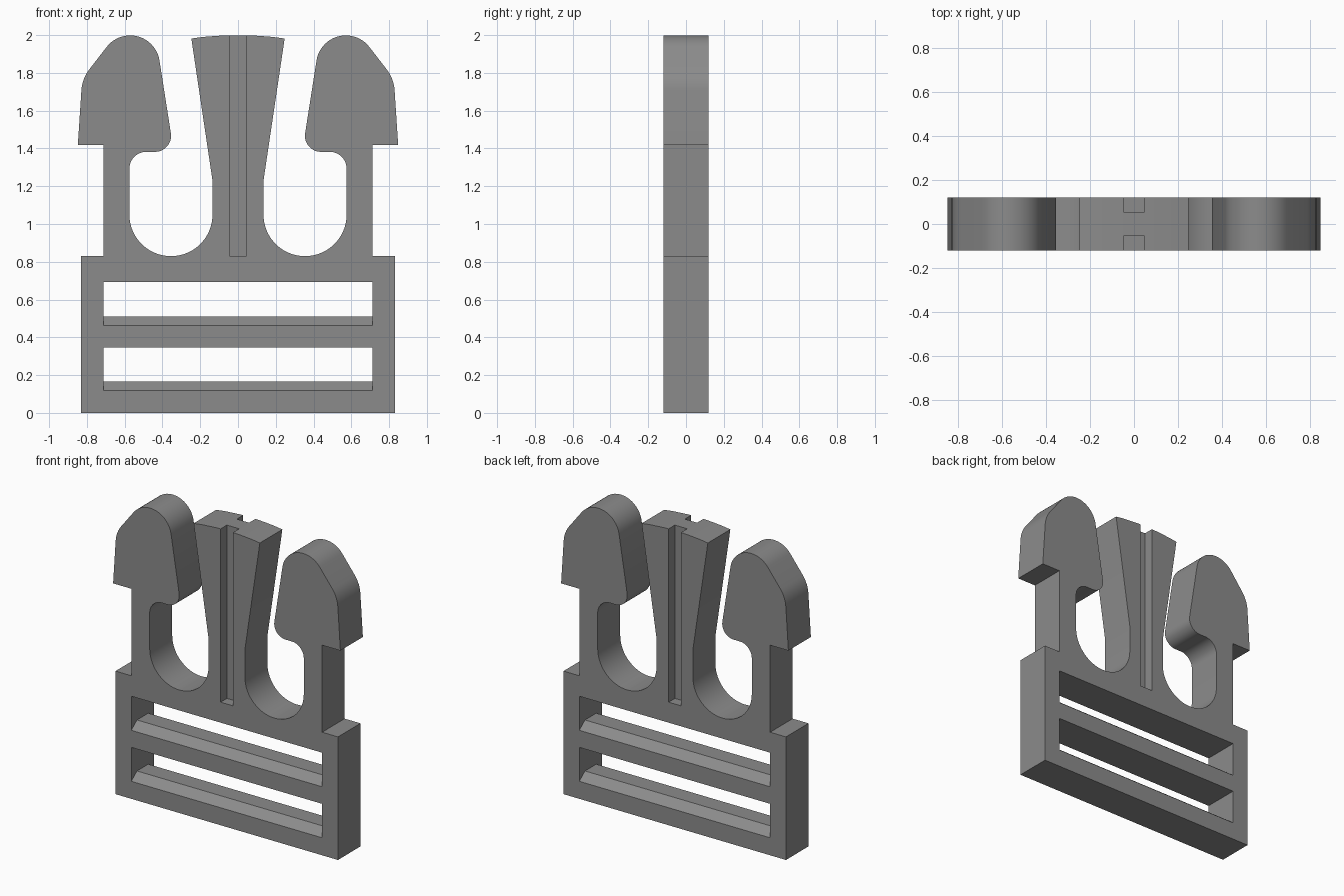
import bpy, bmesh, math
from mathutils import Vector

if "Cube" in bpy.data.objects:
    bpy.data.objects.remove(bpy.data.objects["Cube"])

HALF = 0.12  # half thickness

plastic = bpy.data.materials.new("grey plastic")
plastic.diffuse_color = (0.26, 0.26, 0.26, 1)
plastic.use_nodes = True
plastic.node_tree.nodes["Principled BSDF"].inputs["Base Color"].default_value = plastic.diffuse_color


def fillet(points):
    """Round each (x, z, radius) corner of an open path."""
    out = []
    for i, (x, z, r) in enumerate(points):
        p = Vector((x, z))
        if r == 0:
            out.append(p)
            continue
        a = (Vector(points[i - 1][:2]) - p).normalized()
        b = (Vector(points[i + 1][:2]) - p).normalized()
        half = a.angle(b) / 2
        centre = p + (a + b).normalized() * r / math.sin(half)
        start = p + a * r / math.tan(half) - centre
        end = p + b * r / math.tan(half) - centre
        turn = math.pi - 2 * half
        n = max(4, round(math.degrees(turn) / 6))
        for k in range(n + 1):
            t = k / n
            out.append(centre + (start * math.sin((1 - t) * turn)
                                 + end * math.sin(t * turn)) / math.sin(turn))
    return out


def prism(name, ring, offset):
    """Extrude a ring of 3D points along an offset."""
    bm = bmesh.new()
    face = bm.faces.new([bm.verts.new(p) for p in ring])
    ext = bmesh.ops.extrude_face_region(bm, geom=[face])
    moved = [v for v in ext["geom"] if isinstance(v, bmesh.types.BMVert)]
    bmesh.ops.translate(bm, verts=moved, vec=offset)
    bmesh.ops.recalc_face_normals(bm, faces=bm.faces)
    mesh = bpy.data.meshes.new(name)
    bm.to_mesh(mesh)
    bm.free()
    obj = bpy.data.objects.new(name, mesh)
    bpy.context.collection.objects.link(obj)
    mesh.materials.append(plastic)
    return obj


# Right half of the outline: frame, arm, barbed tip, U gap, centre guide
half_path = fillet([
    (0.83, 0, 0), (0.83, 0.83, 0), (0.712, 0.83, 0), (0.712, 1.417, 0),
    (0.848, 1.417, 0), (0.825, 1.77, 0.2), (0.472, 2.225, 0.157),
    (0.34, 1.382, 0.085), (0.575, 1.382, 0.09), (0.575, 0.83, 0.219),
    (0.135, 0.83, 0.219), (0.135, 1.23, 0), (0.247, 1.982, 0),
    (0.187, 1.99, 0), (0.126, 1.995, 0), (0.063, 1.999, 0)])
outline = half_path + [Vector((-p.x, p.y)) for p in reversed(half_path)]
body = prism("buckle_body", [(p.x, -HALF, p.y) for p in outline], (0, 2 * HALF, 0))

cutters = []

# Strap slots with chamfered lower lips on both sides
for name, lip, top in (("lower_slot", 0.118, 0.347), ("upper_slot", 0.462, 0.692)):
    section = [(-0.18, lip - 0.047), (-0.06, lip + 0.047), (0.06, lip + 0.047),
               (0.18, lip - 0.047), (0.18, top), (-0.18, top)]
    cutters.append(prism(name, [(-0.712, y, z) for y, z in section], (1.424, 0, 0)))

# Guide grooves on front and back
for name, side in (("front_groove", -1), ("back_groove", 1)):
    ring = [(x, side * 0.053, z) for x, z in
            ((-0.046, 0.83), (0.046, 0.83), (0.046, 2.1), (-0.046, 2.1))]
    cutters.append(prism(name, ring, (0, side * 0.15, 0)))

bpy.context.view_layer.objects.active = body
for cutter in cutters:
    cutter.hide_render = True
    mod = body.modifiers.new(cutter.name, 'BOOLEAN')
    mod.operation = 'DIFFERENCE'
    mod.solver = 'EXACT'
    mod.object = cutter
    bpy.ops.object.modifier_apply(modifier=mod.name)
for cutter in cutters:
    bpy.data.objects.remove(cutter)

# Smooth the rounded walls, keep the rims sharp
bpy.ops.object.select_all(action='DESELECT')
body.select_set(True)
bpy.ops.object.shade_smooth_by_angle(angle=math.radians(30))
